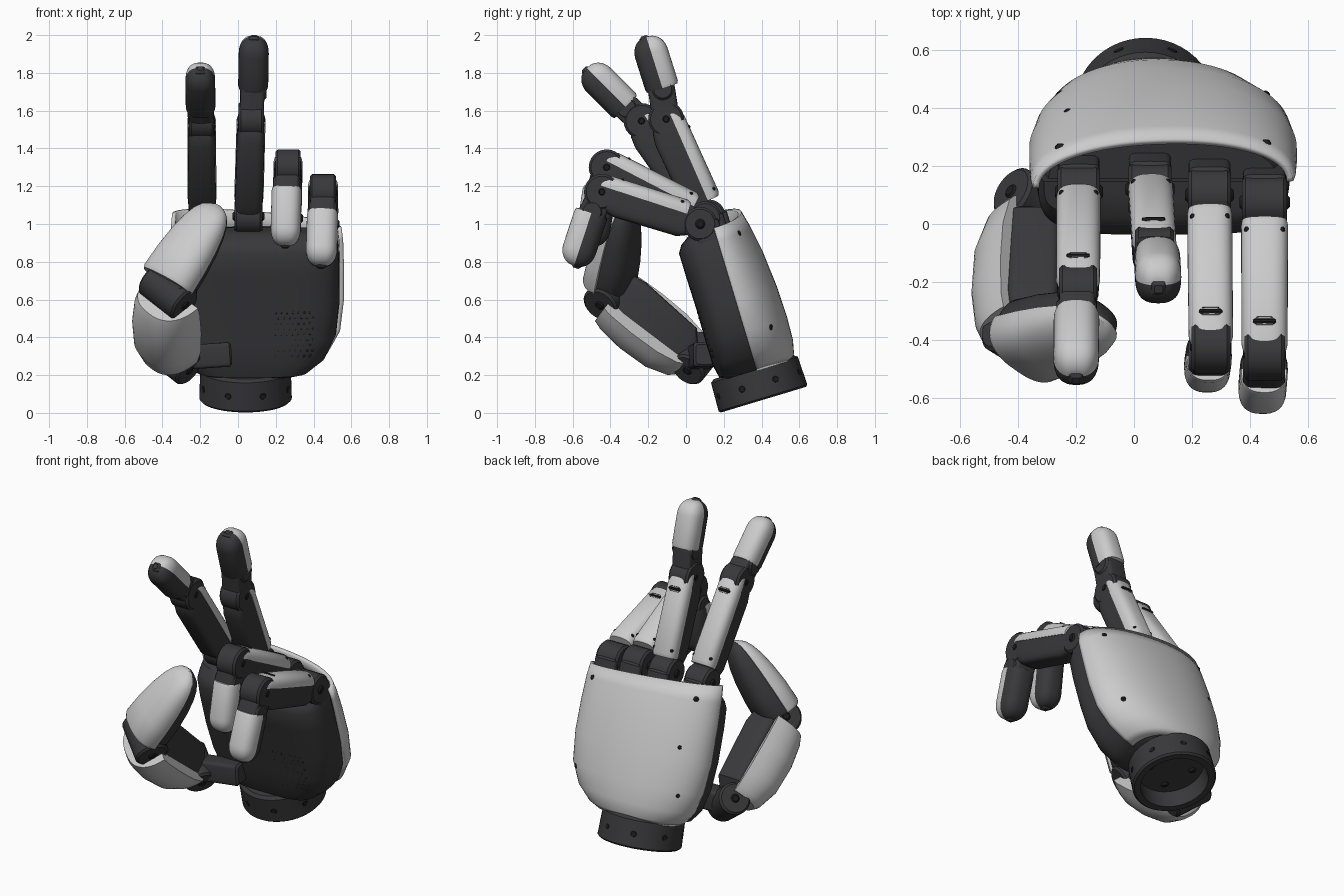
import bpy, bmesh, math
from mathutils import Vector as V

if "Cube" in bpy.data.objects:
    bpy.data.objects.remove(bpy.data.objects["Cube"])

dark = bpy.data.materials.new("dark_plastic")
dark.diffuse_color = (0.04, 0.04, 0.043, 1)
dark.use_nodes = True
dark.node_tree.nodes["Principled BSDF"].inputs["Base Color"].default_value = dark.diffuse_color
black = bpy.data.materials.new("screw_black")
black.diffuse_color = (0.012, 0.012, 0.012, 1)
black.use_nodes = True
black.node_tree.nodes["Principled BSDF"].inputs["Base Color"].default_value = black.diffuse_color


def frame(p0, p1, back=None):
    """Origin, across, back and along axes of a limb, plus its length."""
    p0, p1 = V(p0), V(p1)
    a = (p1 - p0).normalized()
    b = V(back) if back else a.cross(V((1, 0, 0)))
    x = b.cross(a).normalized()
    return p0, x, a.cross(x), a, (p1 - p0).length


def sec(hw, hd, e, th):
    c, s = math.cos(th), math.sin(th)
    return (hw * math.copysign(abs(c) ** (2 / e), c),
            hd * math.copysign(abs(s) ** (2 / e), s))


def loft(name, fr, levels, side=0, e=2.0, v0=0.0, mat=None, ribbon=False, n=24):
    """Skin sections (t, cx, half width, depth, slant); side +1 back half, -1 front half, 0 full."""
    o, x, b, a, _ = fr
    bm = bmesh.new()
    if side:
        ths = [side * math.pi * i / n for i in range(n + 1)]
    else:
        ths = [2 * math.pi * i / n for i in range(n)]
    rows = []
    for t, cx, hw, hd, *slant in levels:
        row = []
        for th in ths:
            px, pv = sec(hw, hd, e, th)
            tt = t + (slant[0] * px if slant else 0)
            row.append(bm.verts.new(o + x * (cx + px) + b * (v0 + pv) + a * tt))
        rows.append(row)
    m = len(ths)
    for r, q in zip(rows, rows[1:]):
        for i in range(m - 1 if ribbon else m):
            j = (i + 1) % m
            bm.faces.new((r[i], r[j], q[j], q[i]))
    if not ribbon:
        bm.faces.new(rows[0])
        bm.faces.new(rows[-1])
    bmesh.ops.recalc_face_normals(bm, faces=bm.faces)
    me = bpy.data.meshes.new(name)
    bm.to_mesh(me)
    bm.free()
    ob = bpy.data.objects.new(name, me)
    bpy.context.collection.objects.link(ob)
    if mat:
        me.materials.append(mat)
    return ob


def bar(name, p0, p1, hw, hd, mat=dark, e=7, back=None):
    fr = frame(p0, p1, back)
    L, c = fr[4], 0.012
    return loft(name, fr, [(0, 0, hw - c, hd - c), (c, 0, hw, hd),
                           (L - c, 0, hw, hd), (L, 0, hw - c, hd - c)], e=e, mat=mat)


def rod(name, c, axis, r, half, mat=dark):
    c, axis = V(c), V(axis).normalized()
    return bar(name, c - axis * half, c + axis * half, r, r, mat, 2, axis.orthogonal())


# palm frame: tilted back from the wrist
W = V((0, -0.288, 0.957))
O = V((0, 0.41, 0.07))
palm = frame(O, O + W)
U = palm[2]

# wrist cuff with hollow socket and screws
loft("wrist_cuff", palm, [(0.11, 0.04, 0.19, 0.19), (0, 0.04, 0.198, 0.198), (0, 0.04, 0.235, 0.235),
                          (0.01, 0.04, 0.245, 0.245), (0.165, 0.04, 0.24, 0.24),
                          (0.18, 0.04, 0.22, 0.22)], mat=dark, n=48)
for i in range(8):
    th = math.tau * (i + 0.5) / 8
    d = V((1, 0, 0)) * math.cos(th) + U * math.sin(th)
    c = O + V((0.04, 0, 0))
    rod(f"cuff_screw_{i}", c + W * 0.085 + d * 0.236, d, 0.027, 0.008, black)
    if i % 2:
        rod(f"socket_screw_{i}", c + W * 0.11 + d * 0.13, W, 0.022, 0.012, black)

# dark palm body and its core behind the shell
body = [(0.16, 0.07, 0.25, 0.16), (0.18, 0.075, 0.30, 0.20), (0.25, 0.09, 0.37, 0.215),
        (0.38, 0.10, 0.42, 0.215), (0.55, 0.10, 0.438, 0.212), (0.75, 0.10, 0.437, 0.215),
        (0.87, 0.10, 0.43, 0.215), (0.91, 0.10, 0.42, 0.19), (0.95, 0.10, 0.41, 0.13)]
loft("palm_body", palm, body, -1, 4, 0.01, dark, n=40)
loft("palm_core", palm, [(t, c, w * 0.94, d * 0.8) for t, c, w, d in body[:-1]], 1, 2.1, 0.008, dark, n=32)

# back-of-hand shell, lower on the little-finger side
shell = [(0.165, 0.06, 0.26, 0.185), (0.19, 0.07, 0.31, 0.205), (0.26, 0.085, 0.38, 0.22),
         (0.38, 0.10, 0.43, 0.225), (0.55, 0.10, 0.45, 0.22), (0.75, 0.10, 0.45, 0.202, -0.03),
         (0.90, 0.10, 0.446, 0.176, -0.06), (0.985, 0.10, 0.438, 0.155, -0.09)]
s = loft("hand_back_shell", palm, shell, 1, 2.15, 0.01, None, True, 40)
m = s.modifiers.new("thickness", 'SOLIDIFY')
m.thickness, m.offset = 0.022, 0
for i, (w, hw, hd, deg) in enumerate([(0.88, 0.446, 0.18, 38), (0.36, 0.425, 0.224, 35),
                                      (0.93, 0.446, 0.18, 142), (0.36, 0.425, 0.224, 145),
                                      (0.64, 0.45, 0.213, 135)]):
    px, pv = sec(hw, hd, 2.15, math.radians(deg))
    rod(f"shell_screw_{i}", O + W * w + V((0.1 + px, 0, 0)) + U * (0.01 + pv),
        V((px, 0, 0)) + U * pv * 3, 0.02, 0.014, black)

# subtle grip dots on the palm
bm = bmesh.new()
for i in range(7):
    for j in range(9):
        x, w = 0.2 + 0.03 * i + 0.015 * (j % 2), 0.3 + 0.03 * j
        v = 0.017 - 0.213 * (1 - abs((x - 0.1) / 0.432) ** 4) ** 0.25
        r = bmesh.ops.create_icosphere(bm, subdivisions=1, radius=0.01)
        bmesh.ops.translate(bm, verts=r["verts"], vec=O + V((x, 0, 0)) + U * v + W * w)
me = bpy.data.meshes.new("palm_grip_dots")
bm.to_mesh(me)
bm.free()
me.materials.append(dark)
bpy.context.collection.objects.link(bpy.data.objects.new("palm_grip_dots", me))


def round_tip(L, hw, hd, base=0.94, r=0.09):
    """Sections of a fingertip that closes in a dome."""
    out = [(0, 0, hw * base, hd * base), (0.015, 0, hw, hd), (L - r, 0, hw, hd)]
    for k in range(1, 8):
        q = math.sin(k / 7 * math.pi / 2) * 0.995
        f = math.sqrt(1 - q * q)
        out.append((L - r + r * q, 0, hw * (0.25 + 0.75 * f), hd * (0.15 + 0.85 * f)))
    return out


# fingers: knuckle, middle joint, fingertip base, fingertip end, half width
fingers = {
    "index": ((-0.19, 0.11, 1.04), (-0.193, -0.235, 1.545), (-0.198, -0.32, 1.62), (-0.2, -0.525, 1.825), 0.077),
    "middle": ((0.055, 0.12, 1.04), (0.07, -0.105, 1.555), (0.08, -0.125, 1.72), (0.085, -0.21, 1.99), 0.078),
    "ring": ((0.26, 0.10, 1.03), (0.265, -0.42, 1.30), (0.258, -0.455, 1.19), (0.25, -0.505, 0.885), 0.078),
    "little": ((0.45, 0.075, 1.0), (0.45, -0.445, 1.17), (0.448, -0.50, 1.06), (0.44, -0.592, 0.78), 0.081),
}
X = (1, 0, 0)
for nm, (k, j, b, e, hw) in fingers.items():
    k, j, b, e = V(k), V(j), V(b), V(e)
    # knuckle
    rod(nm + "_knuckle", k, X, 0.09, hw * 0.95)
    rod(nm + "_knuckle_pin", k, X, 0.028, hw + 0.006, black)
    bar(nm + "_knuckle_mount", k - W * 0.18 + U * 0.03, k + W * 0.01 + U * 0.03, hw * 0.93, 0.07, back=U)
    # proximal segment
    fr = frame(k, j)
    L = fr[4]
    loft(nm + "_lower_body", fr, [(0.03, 0, hw * 0.85, 0.1), (0.1, 0, hw * 0.95, 0.13),
                                  (L - 0.1, 0, hw * 0.95, 0.138), (L - 0.04, 0, hw * 0.9, 0.125),
                                  (L + 0.02, 0, hw * 0.85, 0.085)], -1, 5, 0.03, dark)
    loft(nm + "_lower_cover", fr, [(0.08, 0, hw * 0.96, 0.06), (0.1, 0, hw, 0.072),
                                   (L - 0.02, 0, hw * 0.98, 0.066), (L + 0.02, 0, hw * 0.85, 0.05)],
         1, 2.8, 0.03)
    c = k + fr[3] * (L - 0.1) + fr[2] * 0.094
    bar(nm + "_cover_window", c, c + fr[3] * 0.03, 0.04, 0.008, black, back=fr[2])
    for sx in (-1, 1):
        rod(f"{nm}_cover_screw_{sx}", k + fr[3] * 0.125 + fr[2] * 0.08 + fr[1] * sx * hw * 0.72,
            fr[2] + fr[1] * sx, 0.017, 0.012, black)
    # middle joint and link
    rod(nm + "_joint", j, X, 0.095, hw * 0.86)
    rod(nm + "_joint_pin", j, X, 0.026, hw * 0.92, black)
    d = (e - b).normalized()
    bar(nm + "_link", j, b + d * 0.04, hw * 0.82, 0.072)
    rod(nm + "_tip_joint", b - d * 0.005, X, 0.06, hw * 0.9)
    # fingertip
    fr = frame(b, e)
    lv = round_tip(fr[4], hw * 1.02, 0.09)
    loft(nm + "_tip_pad", fr, lv, -1, 2.6, 0, dark)
    loft(nm + "_tip_cover", fr, lv, 1, 2.6, 0)
    bar(nm + "_tip_nub", e - d * 0.04 - fr[2] * 0.012, e + d * 0.01 - fr[2] * 0.012, 0.026, 0.026)

# thumb hinge axis faces back and left
tx = V((-0.7, 0.44, 0.55))
hinge = V((-0.34, 0.06, 0.29))
bar("thumb_mount", (-0.04, 0.1, 0.31), hinge, 0.06, 0.065, back=(0, 0, 1))
rod("thumb_hinge", hinge, tx, 0.095, 0.12)
rod("thumb_hinge_pin", hinge, tx, 0.03, 0.127, black)

# thumb lower segment: straight dark core with a cover turned outwards
p0, p1 = (-0.36, 0.02, 0.3), (-0.37, -0.39, 0.62)
fr = frame(p0, p1, (0, -0.62, -0.78))
L = fr[4]
loft("thumb_lower_body", fr, [(0, -0.02, 0.07, 0.13), (0.06, -0.02, 0.09, 0.2), (L - 0.1, -0.02, 0.095, 0.225),
                              (L - 0.02, -0.02, 0.085, 0.215)], -1, 7, 0.06, dark)
fr = frame(p0, p1, (-0.7, -0.44, -0.55))
loft("thumb_lower_cover", fr, [(0.0, 0, 0.125, 0.17), (0.03, 0, 0.15, 0.2), (0.15, 0, 0.18, 0.24),
                               (0.32, 0, 0.188, 0.245), (L - 0.06, 0, 0.18, 0.225),
                               (L - 0.01, 0, 0.168, 0.205)], 1, 2.5, -0.055)

# thumb joint
tj = V((-0.37, -0.4, 0.64))
rod("thumb_joint", tj, tx, 0.1, 0.13)
rod("thumb_joint_pin", tj, tx, 0.03, 0.138, black)
bar("thumb_link", tj, (-0.33, -0.39, 0.76), 0.11, 0.09, back=(-0.35, -0.87, 0.34))

# thumb tip
fr = frame((-0.37, -0.41, 0.69), (-0.105, -0.33, 1.1), (-0.4, -0.84, 0.34))
L = fr[4]
tip = [(0, 0, 0.155, 0.115), (0.02, 0, 0.162, 0.125), (0.15, 0, 0.157, 0.122), (0.27, 0, 0.145, 0.11),
       (0.36, 0, 0.128, 0.093), (0.42, 0, 0.108, 0.075), (0.46, 0, 0.083, 0.054),
       (L - 0.015, 0, 0.055, 0.032), (L, 0, 0.02, 0.012)]
loft("thumb_tip_cover", fr, tip, 1, 2.5, -0.005, None, n=32)
loft("thumb_tip_pad", fr, [(t, c, w * 0.9, d * 1.05) for t, c, w, d in tip], -1, 2.6, -0.005, dark, n=32)

bpy.ops.object.select_all(action='SELECT')
bpy.context.view_layer.objects.active = s
bpy.ops.object.shade_smooth_by_angle(angle=math.radians(35))
